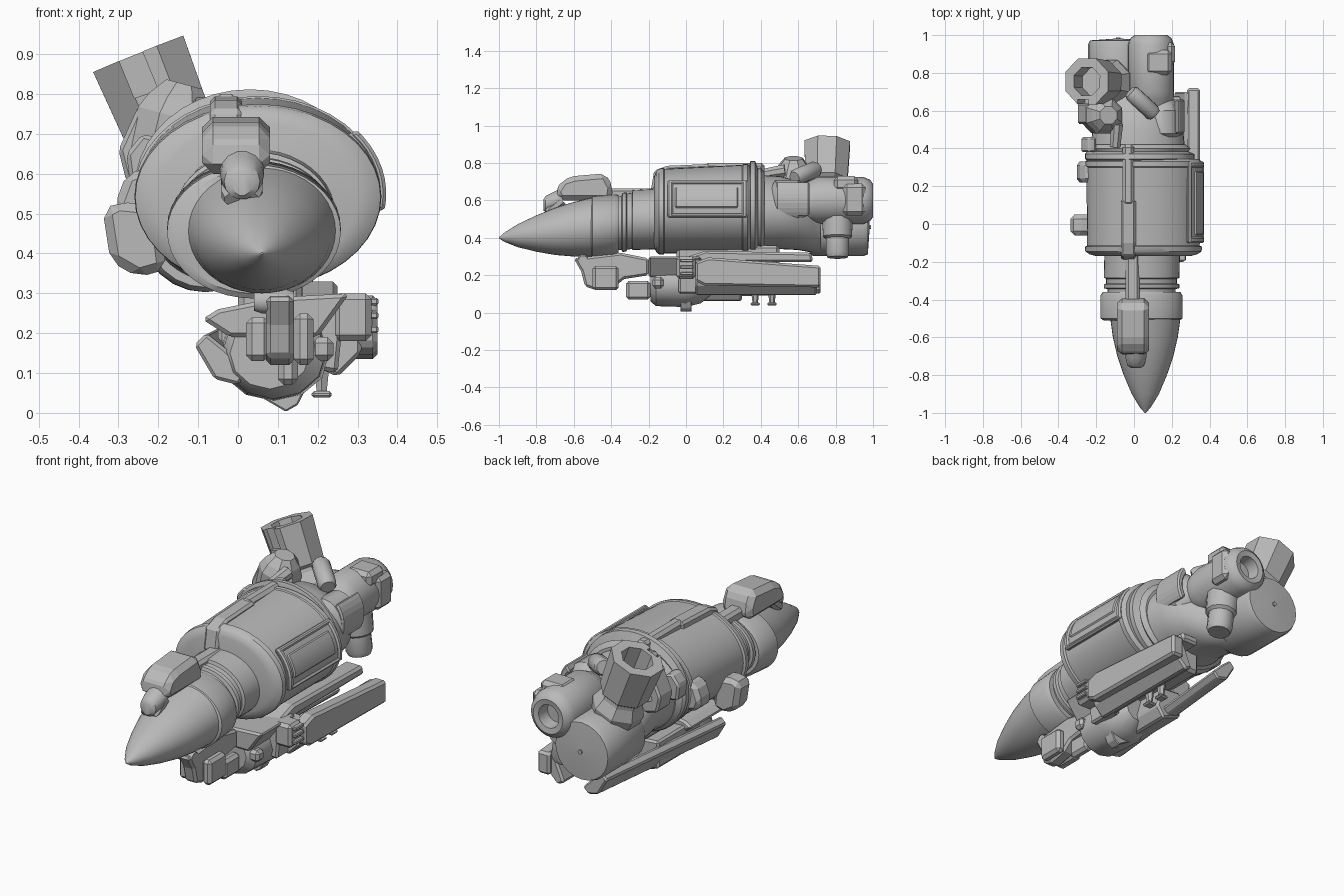
import bpy, bmesh, math
from mathutils import Vector

grey = bpy.data.materials.new("plain_grey")
grey.diffuse_color = (0.49, 0.49, 0.49, 1)


def finish(name, bm, bevel=0.0, smooth=False):
    bmesh.ops.recalc_face_normals(bm, faces=bm.faces)
    me = bpy.data.meshes.new(name)
    bm.to_mesh(me)
    bm.free()
    me.materials.append(grey)
    ob = bpy.data.objects.new(name, me)
    bpy.context.collection.objects.link(ob)
    if bevel:
        m = ob.modifiers.new("bevel", 'BEVEL')
        m.width, m.segments, m.limit_method = bevel, 1, 'ANGLE'
    if smooth:
        bpy.ops.object.select_all(action='DESELECT')
        ob.select_set(True)
        bpy.context.view_layer.objects.active = ob
        bpy.ops.object.shade_smooth_by_angle(angle=math.radians(35))
    return ob


def skin(name, rings, bevel=0.0, smooth=False):
    """Bridge a list of point rings and cap the ends."""
    bm = bmesh.new()
    vs = [[bm.verts.new(p) for p in r] for r in rings]
    n = len(vs[0])
    for a, b in zip(vs, vs[1:]):
        for i in range(n):
            bm.faces.new((a[i], a[(i + 1) % n], b[(i + 1) % n], b[i]))
    bm.faces.new(vs[0])
    bm.faces.new(vs[-1])
    return finish(name, bm, bevel, smooth)


def hull(name, stations, n=40):
    """Elliptical sections along y: (y, centre x, centre z, radius x, radius z)."""
    return skin(name, [[(cx + rx * math.cos(2 * math.pi * i / n), y,
                         cz + rz * math.sin(2 * math.pi * i / n)) for i in range(n)]
                       for y, cx, cz, rx, rz in stations], smooth=True)


def box(name, x, y, z, bevel=0.015):
    pts = lambda yy: [(x[0], yy, z[0]), (x[1], yy, z[0]), (x[1], yy, z[1]), (x[0], yy, z[1])]
    return skin(name, [pts(y[0]), pts(y[1])], bevel=bevel)


def extrude_side(name, outline, x, bevel=0.012):
    """Side profile of (y, z) points given a width in x."""
    return skin(name, [[(xx, y, z) for y, z in outline] for xx in x], bevel=bevel)


def extrude_front(name, outline, y, bevel=0.01, shift=(0, 0)):
    """Front profile of (x, z) points given a length in y; the far end may be shifted."""
    return skin(name, [[(px + yy[1] * shift[0], yy[0], z + yy[1] * shift[1]) for px, z in outline]
                       for yy in zip(y, (0, 1))], bevel=bevel)


def tube(name, a, b, radii, n=8, smooth=False):
    """Round or faceted solid from a to b; radii are (fraction, radius)."""
    a, b = Vector(a), Vector(b)
    d = b - a
    u = d.orthogonal().normalized() if abs(d.normalized().y) > 0.9 else d.cross(Vector((0, 1, 0))).normalized()
    v = d.normalized().cross(u)
    ang = [2 * math.pi * (i + 0.5) / n for i in range(n)]
    return skin(name, [[a + d * t + (u * math.cos(k) + v * math.sin(k)) * r for k in ang]
                       for t, r in radii], smooth=smooth)


def shell(name, y, angles, r0, r1, steps=8, cx=.05, cz=.55):
    """Curved plate wrapped on the body between two angles (degrees)."""
    rings = []
    for i in range(steps + 1):
        k = math.radians(angles[0] + (angles[1] - angles[0]) * i / steps)
        c, s = math.cos(k), math.sin(k)
        rings.append([(cx + r[0] * c, yy, cz + r[1] * s)
                      for r, yy in ((r0, y[0]), (r1, y[0]), (r1, y[1]), (r0, y[1]))])
    return skin(name, rings, bevel=.008)


# Nose cone, collar and grooved neck
nose = [(-1, .003), (-.97, .028), (-.9, .068), (-.8, .108), (-.7, .140), (-.6, .162), (-.48, .178)]
hull("nose_cone", [(y, .06, .40 + (y + 1) * .115, r * 1.06, r * .9) for y, r in nose])
hull("nose_collar", [(-.51, .04, .455, .2, .155), (-.5, .04, .455, .218, .168),
                     (-.38, .04, .465, .218, .168), (-.36, .04, .468, .205, .158)])
hull("neck", [(-.4, .04, .475, .18, .145), (-.345, .04, .48, .18, .145), (-.34, .04, .482, .2, .158),
              (-.32, .04, .485, .2, .158), (-.315, .04, .487, .187, .15), (-.29, .04, .49, .187, .15),
              (-.285, .04, .495, .2, .16), (-.1, .045, .503, .2, .162)])

# Main barrel with lips, rear band and tapered tail
hull("barrel", [(-.17, .05, .54, .25, .19), (-.16, .05, .54, .285, .215), (-.145, .05, .541, .308, .229),
                (-.12, .05, .543, .31, .232), (-.115, .05, .543, .298, .226), (.3, .05, .555, .302, .235),
                (.305, .05, .555, .31, .24), (.33, .05, .555, .31, .24), (.345, .05, .555, .29, .225)])
hull("rear_band", [(.335, .02, .56, .27, .22), (.345, .03, .562, .29, .25), (.37, .03, .56, .29, .25),
                   (.385, .02, .55, .265, .22), (.4, .02, .55, .28, .225), (.42, .02, .545, .255, .205)])
hull("tail_body", [(.4, .02, .535, .25, .2), (.5, .02, .535, .24, .195), (.6, .0, .52, .23, .185),
                   (.68, -.04, .485, .19, .165), (.72, -.06, .47, .17, .155)])
hull("tail_cylinder", [(.66, -.08, .46, .15, .145), (.68, -.08, .46, .162, .157),
                       (.95, -.083, .458, .16, .155), (.972, -.083, .458, .15, .147), (.982, -.083, .458, .01, .01)], 24)
tube("tail_pin", (-.083, .97, .458), (-.083, .988, .458), [(0, .012), (1, .012)], 6)

# Upper tail pod with hollow end and raised window frame
hull("pod", [(.6, .1, .59, .085, .085), (.66, .1, .595, .11, .11), (.7, .09, .6, .122, .125),
             (.95, .09, .6, .122, .125), (.985, .09, .6, .108, .11), (1, .09, .6, .085, .088),
             (.995, .09, .6, .058, .06), (.93, .09, .6, .052, .054)], 24)
box("pod_top_frame", (.06, .2), (.79, .92), (.65, .73), .02)
box("pod_side_frame", (.16, .218), (.84, .96), (.52, .69), .02)
tube("pod_neck", (.13, .81, .295), (.1, .81, .52), [(0, .055), (.1, .065), (.45, .065), (.5, .08), (1, .085)], 12, True)

# Rounded shoulder with wrapped plate
hull("shoulder_bulge", [(.45, .16, .59, .06, .08), (.48, .16, .59, .1, .12),
                        (.6, .16, .59, .1, .12), (.66, .15, .59, .06, .07)], 20)
shell("shoulder_plate", (.48, .66), (-40, 50), (.08, .09), (.112, .135), 8, .155, .6)

# Upright eight-sided tube with an open mouth and a slot cut in front
base, mouth = Vector((-.165, .75, .69)), Vector((-.25, .755, .9))
up = tube("upright_tube", base, mouth, [(0, .1), (.08, .122), (1, .132), (1, .08), (.45, .08)])
cut = extrude_front("slot_cutter", [(-.33, .96), (-.26, .79), (-.2, .81), (-.27, .98)], (.6, .66), 0)
cut.hide_render = True
cut.hide_viewport = True
slot = up.modifiers.new("slot", 'BOOLEAN')
slot.operation, slot.object = 'DIFFERENCE', cut
axis = mouth - base
tube("tube_base", base - axis * .6, base + axis * .1, [(0, .12), (.4, .13), (.75, .105), (1, .1)])

# Saddle in front of the upright tube, with a short cross pipe
tube("saddle", (-.19, .575, .62), (-.135, .575, .825), [(0, .1), (.6, .105), (.8, .085), (1, .05)], 8)
extrude_front("saddle_fin", [(-.3, .66), (-.28, .58), (-.2, .56), (-.17, .66), (-.25, .77)], (.53, .64))
tube("saddle_pipe", (-.02, .7, .77), (.11, .58, .72), [(0, .035), (.1, .045), (.9, .045), (1, .035)], 10, True)
tube("saddle_strut", (-.1, .41, .74), (-.09, .53, .76), [(0, .03), (1, .035)], 8, True)

# Top rail, front head and hook
box("top_rail", (-.06, .0), (.1, .42), (.74, .8))
extrude_side("top_rail_front", [(-.19, .64), (-.14, .62), (.0, .74), (.13, .75), (.13, .795),
                                (-.1, .785), (-.17, .76)], (-.07, .01))
box("top_link", (-.045, .03), (-.45, -.15), (.6, .665))
extrude_side("front_head", [(-.7, .65), (-.68, .6), (-.52, .6), (-.4, .6), (-.39, .67), (-.43, .745),
                            (-.6, .73), (-.66, .71)], (-.09, .08), .03)
hull("front_hook", [(-.762, .01, .575, .025, .03), (-.75, .01, .58, .045, .045), (-.71, .01, .595, .055, .05),
                    (-.66, .01, .62, .055, .05)], 14)
for x in (-.015, .035):
    tube("hook_finger", (x, -.74, .535), (x, -.66, .6), [(0, .02), (.2, .028), (1, .03)], 8, True)

# Side panel with raised rim on the right
shell("side_panel", (-.1, .33), (-10, 40), (.29, .225), (.312, .244))
for k in ((-10, -5), (35, 40)):
    shell("panel_rim", (-.1, .33), k, (.3, .23), (.322, .251), 2)
for y in ((-.1, -.07), (.3, .33)):
    shell("panel_rim_end", y, (-10, 40), (.3, .23), (.322, .251))
shell("panel_inset", (-.06, .28), (2, 30), (.3, .23), (.318, .249))

# Blocks on the left
extrude_front("left_block", [(-.34, .51), (-.32, .38), (-.25, .34), (-.18, .36), (-.2, .52), (-.3, .53)], (-.06, .05), .025)
extrude_front("left_rear_block", [(-.31, .52), (-.29, .47), (-.2, .45), (-.2, .62), (-.28, .6)], (.22, .33), .02)
extrude_front("left_upper_block", [(-.28, .65), (-.27, .57), (-.2, .56), (-.2, .69), (-.24, .7)], (.38, .46))

# Long underslung plates on the right, with a gap between them
extrude_side("right_outer_plate", [(.05, .27), (.05, .17), (.1, .145), (.72, .135), (.72, .25), (.12, .295)], (.28, .35))
extrude_front("right_inner_web", [(.21, .11), (.25, .09), (.31, .15), (.31, .25), (.27, .25)], (.05, .7))
extrude_side("right_upper_plate", [(-.02, .29), (.05, .27), (.68, .27), (.67, .32), (.1, .33)], (.15, .25))
extrude_front("right_front_box", [(.19, .11), (.25, .1), (.26, .2), (.31, .28), (.2, .29)], (-.04, .12))
box("right_clamp", (.24, .335), (-.05, .05), (.18, .3))
for z in (.2, .235, .27):
    box("clamp_tooth", (.3, .352), (-.03, .04), (z, z + .018), .004)
for y in (.37, .46):
    tube("latch_stem", (.21, y, .14), (.21, y, .05), [(0, .025), (1, .014)], 6)
    box("latch_foot", (.185, .235), (y - .025, y + .025), (.038, .055), .006)

# Slim underslung plate on the left and rounded front canister
extrude_front("left_lower_plate", [(-.11, .17), (-.06, .085), (.0, .07), (.03, .1), (-.03, .16), (-.08, .2)],
              (-.18, .72), .008, (.06, .03))
extrude_front("left_mid_box", [(-.05, .1), (.06, .06), (.1, .12), (.07, .23), (-.05, .24)], (-.05, .3))
hull("front_canister", [(-.19, .08, .15, .1, .09), (-.16, .09, .15, .13, .115), (.0, .09, .145, .14, .115),
                        (.08, .09, .15, .12, .1), (.14, .09, .16, .07, .06)], 12)
extrude_front("canister_keel", [(.04, .05), (.12, .003), (.15, .02), (.17, .06)], (-.03, .03), .004)
extrude_front("canister_wing", [(-.09, .235), (-.02, .19), (.2, .19), (.28, .3), (.1, .29), (-.05, .26)], (-.2, .08))
box("belly_mount", (.0, .16), (-.05, .5), (.24, .36))
box("canister_side_knob", (.18, .24), (-.18, -.12), (.13, .19))

# Lower front arm hanging under the collar
extrude_side("lower_arm", [(-.6, .29), (-.56, .22), (-.54, .14), (-.48, .12), (-.38, .14), (-.33, .18),
                           (-.2, .2), (-.2, .29), (-.35, .32)], (.07, .14))
box("arm_jaw_left", (.02, .08), (-.52, -.38), (.13, .24))
box("arm_jaw_right", (.14, .19), (-.5, -.36), (.12, .25))
box("arm_pad", (.1, .15), (-.32, -.19), (.07, .17))
tube("arm_pivot", (.04, -.55, .28), (.14, -.55, .28), [(0, .025), (.2, .032), (.8, .032), (1, .025)], 10, True)
